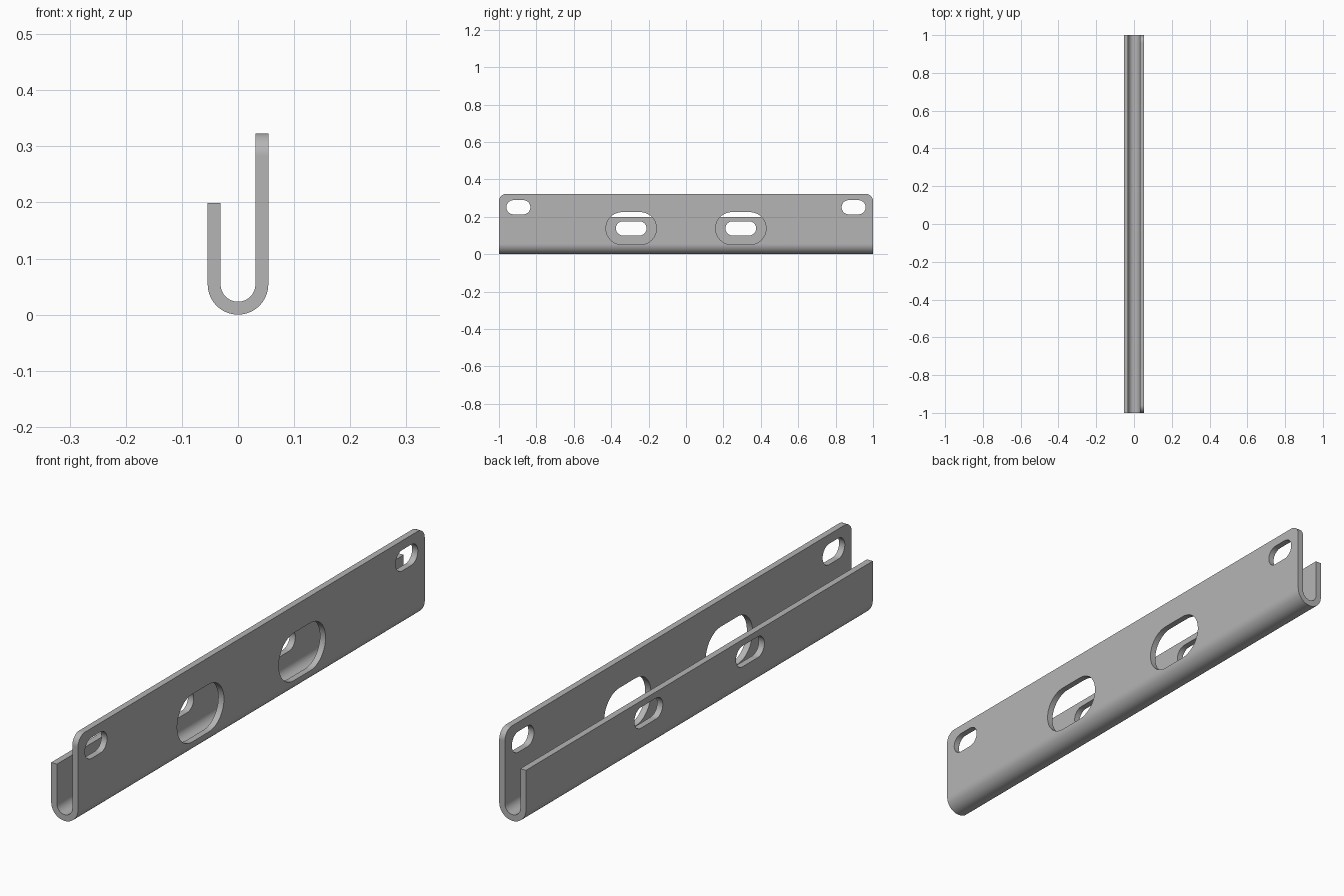
import bpy
import bmesh
from math import pi, cos, sin, radians

cube = bpy.data.objects.get("Cube")
if cube:
    bpy.data.objects.remove(cube, do_unlink=True)

OUTER, INNER = 0.054, 0.031     # bend radii
TALL, SHORT = 0.323, 0.199      # wall heights
HALF = 1.0                      # half length
ROUND = 0.04                    # top corner radius of the tall wall

steel = bpy.data.materials.new("grey steel")
steel.use_nodes = True
colour = (0.46, 0.46, 0.46, 1)
steel.diffuse_color = colour
steel.node_tree.nodes["Principled BSDF"].inputs["Base Color"].default_value = colour


def arc(cx, cy, r, start, end, steps=24):
    angles = [radians(start + (end - start) * i / steps) for i in range(steps + 1)]
    return [(cx + r * cos(a), cy + r * sin(a)) for a in angles]


def prism(name, outline, place, offset):
    """Extrude a flat outline, placed in space by a function, along an offset."""
    bm = bmesh.new()
    face = bm.faces.new([bm.verts.new(place(u, v)) for u, v in outline])
    cap = bmesh.ops.extrude_face_region(bm, geom=[face])["geom"]
    bmesh.ops.translate(bm, vec=offset,
                        verts=[g for g in cap if isinstance(g, bmesh.types.BMVert)])
    bmesh.ops.recalc_face_normals(bm, faces=bm.faces)
    mesh = bpy.data.meshes.new(name)
    bm.to_mesh(mesh)
    bm.free()
    mesh.materials.append(steel)
    obj = bpy.data.objects.new(name, mesh)
    bpy.context.collection.objects.link(obj)
    return obj


# J-shaped channel, extruded along its length
profile = ([(-OUTER, SHORT)] + arc(0, OUTER, OUTER, 180, 360, 32) +
           [(OUTER, TALL), (INNER, TALL)] +
           arc(0, OUTER, INNER, 360, 180, 32) + [(-INNER, SHORT)])
channel = prism("channel", profile, lambda x, z: (x, -HALF, z), (0, 2 * HALF, 0))


def cut(outline, x):
    """Cut an outline in the y-z plane through the wall centred at x."""
    cutter = prism("cutter", outline, lambda y, z: (x - 0.025, y, z), (0.05, 0, 0))
    cutter.hide_render = True
    mod = channel.modifiers.new("cut", "BOOLEAN")
    mod.operation = "DIFFERENCE"
    mod.solver = "EXACT"
    mod.object = cutter
    bpy.context.view_layer.objects.active = channel
    bpy.ops.object.modifier_apply(modifier=mod.name)
    bpy.data.objects.remove(cutter, do_unlink=True)


def slot(y, z, half_width, r):
    d = half_width - r
    return arc(y + d, z, r, -90, 90) + arc(y - d, z, r, 90, 270)


wall = (OUTER + INNER) / 2
for side in (-1, 1):
    # mounting slot, large access slot and small slot behind it
    cut(slot(side * 0.896, 0.251, 0.064, 0.038), wall)
    cut(slot(side * 0.293, 0.138, 0.135, 0.087), wall)
    cut(slot(side * 0.293, 0.138, 0.082, 0.038), -wall)
    # rounded top corner of the tall wall
    curve = arc(HALF - ROUND, TALL - ROUND, ROUND, 0, 90, 12)
    far = 0.02
    corner = curve + [(HALF - ROUND, TALL + far), (HALF + far, TALL + far),
                      (HALF + far, TALL - ROUND)]
    cut([(side * y, z) for y, z in corner], wall)

# smooth bends with crisp edges and flat walls
bpy.ops.object.select_all(action="DESELECT")
channel.select_set(True)
bpy.context.view_layer.objects.active = channel
bpy.ops.object.shade_smooth_by_angle(angle=pi / 6)
weighted = channel.modifiers.new("flat walls", "WEIGHTED_NORMAL")
weighted.keep_sharp = True
